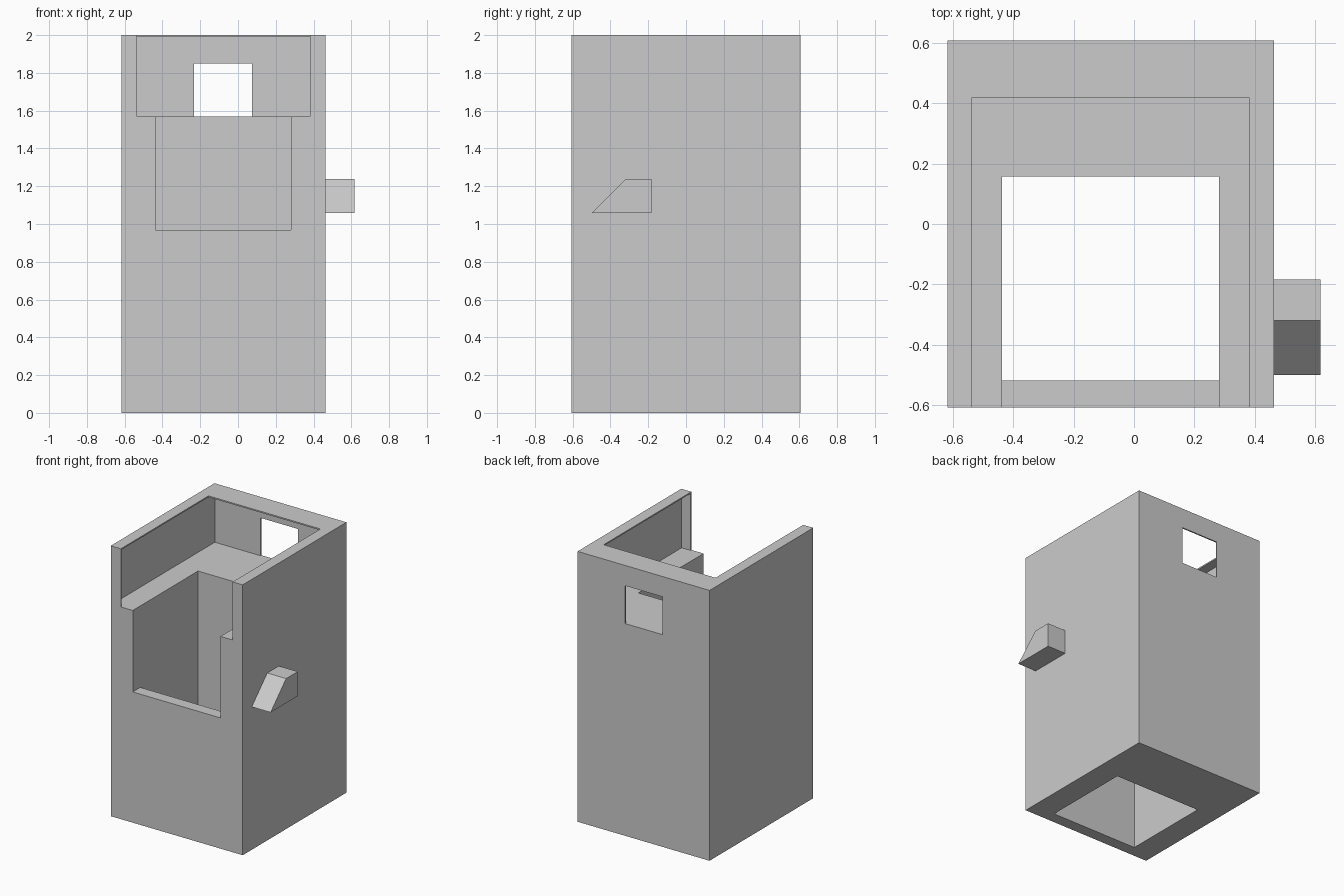
import bpy
import bmesh

cube = bpy.data.objects.get("Cube")
if cube:
    bpy.data.objects.remove(cube, do_unlink=True)

grey = bpy.data.materials.new("plain_grey")
grey.use_nodes = True
grey.diffuse_color = (0.6, 0.6, 0.6, 1)
grey.node_tree.nodes["Principled BSDF"].inputs["Base Color"].default_value = (0.6, 0.6, 0.6, 1)


def prism(name, profile, x0, x1):
    """Extrude a (y, z) profile along x."""
    bm = bmesh.new()
    face = bm.faces.new([bm.verts.new((x0, y, z)) for y, z in profile])
    ext = bmesh.ops.extrude_face_region(bm, geom=[face])
    moved = [v for v in ext["geom"] if isinstance(v, bmesh.types.BMVert)]
    bmesh.ops.translate(bm, verts=moved, vec=(x1 - x0, 0, 0))
    bmesh.ops.recalc_face_normals(bm, faces=bm.faces)
    mesh = bpy.data.meshes.new(name)
    bm.to_mesh(mesh)
    bm.free()
    mesh.materials.append(grey)
    obj = bpy.data.objects.new(name, mesh)
    bpy.context.collection.objects.link(obj)
    return obj


def box(name, x, y, z):
    return prism(name, [(y[0], z[0]), (y[1], z[0]), (y[1], z[1]), (y[0], z[1])], *x)


def cut(target, cutter):
    """Subtract the cutter from the target and discard it."""
    cutter.hide_render = True
    mod = target.modifiers.new("cut", "BOOLEAN")
    mod.operation = "DIFFERENCE"
    mod.solver = "EXACT"
    mod.object = cutter
    bpy.context.view_layer.objects.active = target
    bpy.ops.object.modifier_apply(modifier=mod.name)
    bpy.data.objects.remove(cutter, do_unlink=True)


# Outer housing
left, right, depth, top = -0.617, 0.463, 0.606, 2.0
skin, ledge = 0.01, 1.57
housing = box("housing", (left, right), (-depth, depth), (0, top))

# Wide chamber behind the thin upper walls, above the ledge
cut(housing, box("chamber", (left + skin, right - skin),
                 (-depth + skin, depth - skin), (ledge, top - skin)))

# Opening through the top rim and the upper front
cut(housing, box("upper_opening", (-0.535, 0.381), (-0.8, 0.419), (ledge, 2.2)))

# Shaft running down through the base
shaft = (-0.437, 0.281)
cut(housing, box("shaft", shaft, (-0.518, 0.157), (-0.2, 1.8)))

# Lower notch in the front wall
cut(housing, box("front_notch", shaft, (-0.8, -0.4), (0.967, 1.8)))

# Window in the back wall
cut(housing, box("back_window", (-0.233, 0.074), (0.5, 0.8), (ledge, 1.85)))

# Wedge peg on the side
prism("side_peg", [(-0.5, 1.057), (-0.183, 1.057), (-0.183, 1.238), (-0.319, 1.238)],
      right, 0.617)
